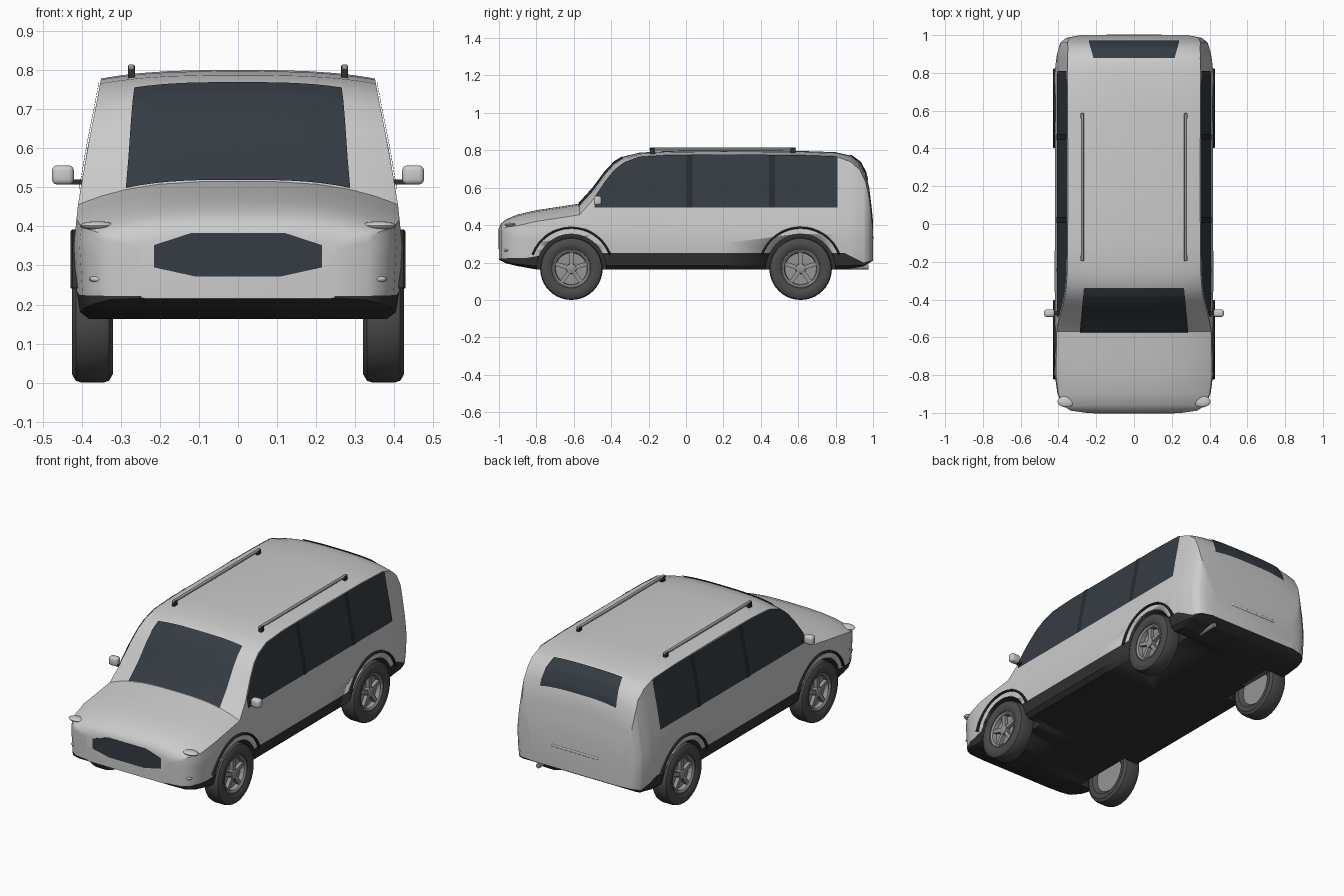
import bpy, bmesh, math
from mathutils import Matrix, Vector

if "Cube" in bpy.data.objects:
    bpy.data.objects.remove(bpy.data.objects["Cube"])

def material(name, c):
    m = bpy.data.materials.new(name)
    m.diffuse_color = (*c, 1)
    m.use_nodes = True
    m.node_tree.nodes["Principled BSDF"].inputs["Base Color"].default_value = m.diffuse_color
    return m

PAINT = material("paint", (0.8, 0.8, 0.8))
BLACK = material("black_plastic", (0.03, 0.03, 0.03))
GLASS = material("dark_glass", (0.035, 0.045, 0.055))
RUBBER = material("rubber", (0.07, 0.07, 0.07))
PILLAR = material("pillar", (0.02, 0.025, 0.03))
METAL = material("rim_metal", (0.3, 0.3, 0.3))

def lerp(t, v):
    if v <= t[0][0]: return t[0][1]
    for (a, p), (b, q) in zip(t, t[1:]):
        if v <= b: return p + (q - p) * (v - a) / (b - a)
    return t[-1][1]

def add(name, bm, mats, angle=35):
    bmesh.ops.recalc_face_normals(bm, faces=bm.faces)
    me = bpy.data.meshes.new(name)
    bm.to_mesh(me); bm.free()
    for m in mats: me.materials.append(m)
    ob = bpy.data.objects.new(name, me)
    bpy.context.collection.objects.link(ob)
    bpy.ops.object.select_all(action='DESELECT')
    ob.select_set(True)
    bpy.context.view_layer.objects.active = ob
    bpy.ops.object.shade_smooth_by_angle(angle=math.radians(angle))
    return ob

def box(name, lo, hi, mat, bevel=0):
    lo, hi = Vector(lo), Vector(hi)
    bm = bmesh.new()
    bmesh.ops.create_cube(bm, size=1, matrix=Matrix.Translation((lo + hi) / 2) @ Matrix.Diagonal((*(hi - lo), 1)))
    if bevel:
        bmesh.ops.bevel(bm, geom=bm.edges[:], offset=bevel, segments=3, profile=0.5, affect='EDGES')
    return add(name, bm, [mat] if mat else [])

def grid(name, f, nu, nv, mat):
    bm = bmesh.new()
    v = [[bm.verts.new(f(i / nu, j / nv)) for j in range(nv + 1)] for i in range(nu + 1)]
    for i in range(nu):
        for j in range(nv):
            bm.faces.new((v[i][j], v[i+1][j], v[i+1][j+1], v[i][j+1]))
    return add(name, bm, [mat])

def lathe(name, profile, at, side, mat, n=40, a0=0, a1=2 * math.pi):
    """Revolve (x, radius) points around the x axis."""
    closed = a1 - a0 > 6.28
    bm = bmesh.new()
    rings = []
    for i in range(n if closed else n + 1):
        a = a0 + (a1 - a0) * i / n
        rings.append([bm.verts.new((side * x, at[0] + r * math.cos(a), at[1] + r * math.sin(a))) for x, r in profile])
    for i in range(n):
        p, q = rings[i], rings[(i + 1) % len(rings)]
        for k in range(len(profile) - 1):
            bm.faces.new((p[k], p[k+1], q[k+1], q[k]))
    return add(name, bm, [mat])

# Body shape: top line, bottom line, plan width, crown drop, cladding top, width by height
TOP = [(-1, .385), (-.988, .41), (-.96, .432), (-.9, .457), (-.8, .48), (-.68, .498), (-.57, .515), (-.5, .592),
       (-.43, .685), (-.38, .738), (-.33, .768), (-.25, .787), (-.1, .797), (.2, .8), (.6, .797), (.8, .79),
       (.88, .772), (.93, .735), (.96, .68), (.98, .6), (.992, .5), (1, .42)]
BOT = [(-1, .215), (-.95, .19), (-.8, .163), (.85, .163), (.95, .18), (1, .21)]
PLAN = [(-1, .6), (-.988, .8), (-.96, .9), (-.9, .965), (-.8, 1), (.8, 1), (.9, .975), (.96, .93), (.985, .86), (1, .68)]
CROWN = [(-1, .03), (-.9, .06), (-.5, .06), (-.38, .04), (-.25, .022), (.8, .022), (.93, .04), (1, .06)]
CLAD = [(-1, .222), (-.85, .225), (-.7, .25), (.85, .25), (.95, .2), (1, .213)]
WIDTH = [(.16, .4), (.22, .412), (.35, .42), (.45, .41), (.5, .402), (.6, .385), (.7, .365), (.78, .35)]

def side_x(y, z): return lerp(WIDTH, z) * lerp(PLAN, y)
def edge_z(y): return lerp(TOP, y) - lerp(CROWN, y)
def top_z(x, y): return lerp(TOP, y) - lerp(CROWN, y) * min(1, abs(x) / side_x(y, edge_z(y))) ** 3

def half_section(y):
    b, c, e = lerp(BOT, y), lerp(CLAD, y), edge_z(y)
    pts = [(0, b), (side_x(y, b) - .02, b)]
    pts += [(side_x(y, z), z) for z in (b + (c - b) * .25, c)]
    pts += [(side_x(y, z), z) for z in (c + (e - c) * i / 10 for i in range(1, 11))]
    w = side_x(y, e)
    return pts + [(w * u, top_z(w * u, y)) for u in (.95, .85, .7, .5, .25, 0)]

bm = bmesh.new()
rings = []
for y in sorted({p[0] for p in TOP + PLAN + CLAD}):
    h = half_section(y)
    rings.append([bm.verts.new((x, y, z)) for x, z in h + [(-x, z) for x, z in h[-2:0:-1]]])
n = len(rings[0])
for p, q in zip(rings, rings[1:]):
    for k in range(n):
        f = bm.faces.new((p[k], p[(k+1) % n], q[(k+1) % n], q[k]))
        f.material_index = 1 if k < 3 or k >= n - 3 else 0
bm.faces.new(rings[0]); bm.faces.new(rings[-1])
body = add("body", bm, [PAINT, BLACK])

# Wheel wells cut out of the body
WHEELS = [(s, y) for s in (-1, 1) for y in (-.613, .613)]
for s, y in WHEELS:
    bm = bmesh.new()
    bmesh.ops.create_cone(bm, cap_ends=True, segments=48, radius1=.185, radius2=.185, depth=.22,
                          matrix=Matrix.Translation((s * .4, y, .167)) @ Matrix.Rotation(math.pi / 2, 4, 'Y'))
    cutter = add("well_cutter", bm, [BLACK])
    cutter.hide_render = True
    mod = body.modifiers.new("well", 'BOOLEAN')
    mod.operation, mod.object, mod.solver, mod.material_mode = 'DIFFERENCE', cutter, 'EXACT', 'TRANSFER'
    bpy.context.view_layer.objects.active = body
    bpy.ops.object.modifier_apply(modifier=mod.name)
    bpy.data.objects.remove(cutter)

# Wheels and arch trims
TYRE = [(.34, .1), (.322, .12), (.32, .145), (.33, .162), (.345, .167), (.4, .167), (.415, .162), (.425, .145), (.424, .12), (.415, .104), (.39, .1)]
RIM = [(.34, 0), (.34, .1), (.385, .1), (.412, .104), (.415, .098), (.408, .088), (.385, .084), (.383, 0)]
for s, y in WHEELS:
    c = (y, .167)
    lathe("tyre", TYRE, c, s, RUBBER)
    lathe("rim", RIM, c, s, METAL)
    lathe("hub", [(.38, .028), (.408, .026), (.412, .015), (.412, 0)], c, s, METAL, 20)
    for k in range(5):
        bm = bmesh.new()
        m = Matrix.Translation((s * .395, *c)) @ Matrix.Rotation(k * math.tau / 5, 4, 'X')
        bmesh.ops.create_cube(bm, size=1, matrix=m @ Matrix.Translation((0, 0, .055)) @ Matrix.Diagonal((.02, .022, .075, 1)))
        add("spoke", bm, [METAL])
    lathe("arch_trim", [(.38, .214), (.424, .214), (.429, .219), (.424, .225), (.38, .225)], c, s, BLACK, 32, .35, math.pi - .35)

# Windscreen and rear window follow the body surface
def screen(y0, y1, w0, w1, dy):
    def f(u, v):
        y, x = y0 + (y1 - y0) * v, (2 * u - 1) * (w0 + (w1 - w0) * v)
        return (x, y + dy, top_z(x, y) + .004)
    return f
grid("windscreen", screen(-.57, -.335, .287, .265, -.004), 16, 20, GLASS)
grid("rear_window", screen(.875, .968, .215, .24, .004), 16, 20, GLASS)

# Side glass with pillars
def side_panel(s, y0, y1, off):
    def f(u, v):
        y = y0 + (y1 - y0) * u
        z = .495 + (max(.5, min(.775, edge_z(y))) - .495) * v
        return (s * (side_x(y, z) + off), y, z)
    return f
for s in (-1, 1):
    grid("side_glass", side_panel(s, -.49, .81, .004), 65, 10, GLASS)
    for y in (.02, .46):
        grid("door_pillar", side_panel(s, y - .016, y + .016, .007), 1, 10, PILLAR)

    # Mirrors
    xs = sorted((s * .42, s * .476))
    box("mirror", (xs[0], -.492, .507), (xs[1], -.452, .556), PAINT, .013)
    xs = sorted((s * .37, s * .43))
    box("mirror_arm", (xs[0], -.482, .507), (xs[1], -.462, .52), BLACK)

    # Roof rails
    box("roof_rail", (s * .273 - .008, -.195, .8), (s * .273 + .008, .587, .814), METAL, .004)
    for y in (-.18, .572):
        box("rail_foot", (s * .273 - .009, y - .013, .775), (s * .273 + .009, y + .013, .811), BLACK)

    # Headlight and fog lamp
    for name, loc, size in (("headlight", (.36, -.94, .402), (.045, .03, .011)), ("fog_lamp", (.355, -.958, .265), (.026, .014, .009))):
        bm = bmesh.new()
        bmesh.ops.create_uvsphere(bm, u_segments=16, v_segments=10, radius=1,
                                  matrix=Matrix.Translation((s * loc[0], *loc[1:])) @ Matrix.Diagonal((*size, 1)))
        add(name, bm, [PAINT])

# Grille
bm = bmesh.new()
hexa = [(-.215, .352), (-.12, .383), (.12, .383), (.215, .352), (.215, .295), (.11, .272), (-.11, .272), (-.215, .295)]
face = bm.faces.new([bm.verts.new((x, -1.002, z)) for x, z in hexa])
ext = bmesh.ops.extrude_face_region(bm, geom=[face])["geom"]
bmesh.ops.translate(bm, verts=[g for g in ext if isinstance(g, bmesh.types.BMVert)], vec=(0, .03, 0))
add("grille", bm, [GLASS])

# Rear plate ledge and exhaust
box("plate_ledge", (-.15, .98, .325), (.15, 1.002, .34), PAINT, .004)
bm = bmesh.new()
bmesh.ops.create_cone(bm, cap_ends=True, segments=20, radius1=.013, radius2=.013, depth=.14,
                      matrix=Matrix.Translation((.25, .905, .176)) @ Matrix.Rotation(math.pi / 2, 4, 'X'))
add("exhaust", bm, [METAL])
